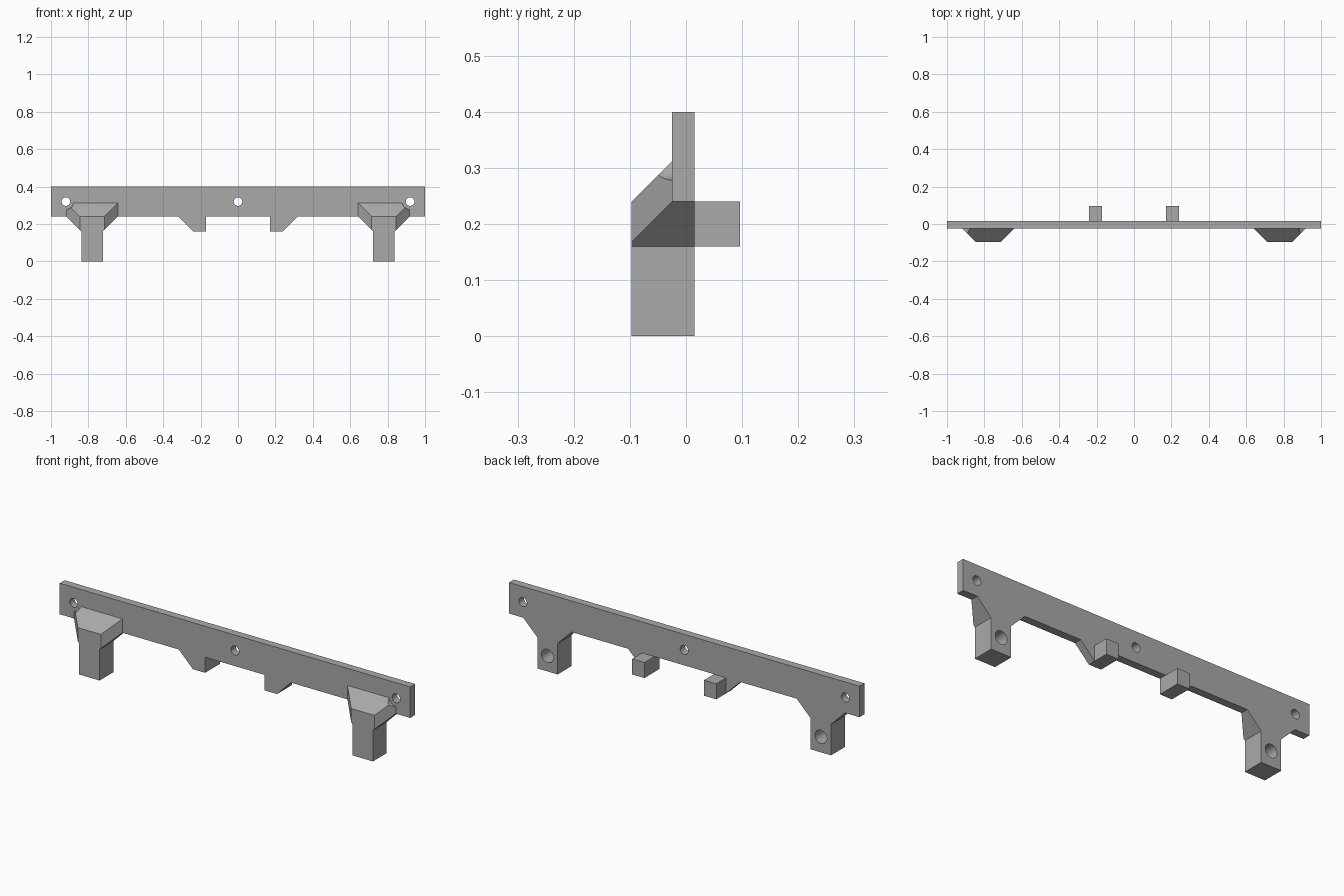
import bpy
import bmesh
import math
from mathutils import Matrix

if "Cube" in bpy.data.objects:
    bpy.data.objects.remove(bpy.data.objects["Cube"])

GREY = (0.4, 0.4, 0.4, 1.0)
grey = bpy.data.materials.new("plain grey")
grey.use_nodes = True
grey.diffuse_color = GREY
grey.node_tree.nodes["Principled BSDF"].inputs["Base Color"].default_value = GREY

# Main levels and depths
TOP, RAIL, STEP = 0.40, 0.24, 0.16
FRONT, FACE, BACK, PEG_BACK = -0.097, -0.025, 0.015, 0.096
LEG_X, LEG_HALF, FLARE = 0.78, 0.058, 0.08
HOLE_X, HOLE_Z = 0.92, 0.32


def finish(bm, name):
    bmesh.ops.recalc_face_normals(bm, faces=bm.faces)
    mesh = bpy.data.meshes.new(name)
    bm.to_mesh(mesh)
    bm.free()
    mesh.materials.append(grey)
    obj = bpy.data.objects.new(name, mesh)
    bpy.context.collection.objects.link(obj)
    return obj


def prism(name, outline, y0, y1):
    """Extrude an x-z outline from y0 to y1."""
    bm = bmesh.new()
    face = bm.faces.new([bm.verts.new((x, y0, z)) for x, z in outline])
    moved = bmesh.ops.extrude_face_region(bm, geom=[face])["geom"]
    verts = [v for v in moved if isinstance(v, bmesh.types.BMVert)]
    bmesh.ops.translate(bm, verts=verts, vec=(0, y1 - y0, 0))
    return finish(bm, name)


def hull(name, points):
    bm = bmesh.new()
    for p in points:
        bm.verts.new(p)
    bmesh.ops.convex_hull(bm, input=bm.verts)
    bmesh.ops.dissolve_limit(bm, angle_limit=0.01, verts=bm.verts, edges=bm.edges)
    return finish(bm, name)


def cylinder(name, x, z, radius, y0, y1):
    bm = bmesh.new()
    place = Matrix.Translation((x, (y0 + y1) / 2, z)) @ Matrix.Rotation(math.pi / 2, 4, "X")
    bmesh.ops.create_cone(bm, cap_ends=True, segments=40, radius1=radius,
                          radius2=radius, depth=y1 - y0, matrix=place)
    return finish(bm, name)


def combine(target, tool, operation):
    mod = target.modifiers.new(tool.name, "BOOLEAN")
    mod.operation, mod.solver, mod.object = operation, "EXACT", tool
    bpy.context.view_layer.objects.active = target
    bpy.ops.object.modifier_apply(modifier=mod.name)
    bpy.data.objects.remove(tool)


# Rail plate: half outline with peg tab, flared leg and end, then mirrored
inner, outer = LEG_X - LEG_HALF, LEG_X + LEG_HALF
half = [(0.17, RAIL), (0.17, STEP), (0.24, STEP), (0.32, RAIL),
        (inner - FLARE, RAIL), (inner, STEP), (inner, 0), (outer, 0),
        (outer, STEP), (outer + FLARE, RAIL), (1, RAIL), (1, TOP)]
rail = prism("mounting_rail", half + [(-x, z) for x, z in reversed(half)], FACE, BACK)

depth = FACE - FRONT
for side in (1, -1):
    cx = side * LEG_X

    # Front part of the leg
    leg = [(cx - LEG_HALF, 0), (cx + LEG_HALF, 0),
           (cx + LEG_HALF, 0.2), (cx - LEG_HALF, 0.2)]
    combine(rail, prism("leg_front", leg, FRONT, FACE), "UNION")

    # Tapered bracket joining leg and plate
    points = []
    for y, shrink in ((FACE, 0), (FRONT, depth)):
        wide = LEG_HALF + FLARE - shrink
        for s in (1, -1):
            points += [(cx + s * wide, y, RAIL + depth - shrink),
                       (cx + s * wide, y, RAIL - shrink),
                       (cx + s * LEG_HALF, y, STEP)]
    combine(rail, hull("bracket", points), "UNION")

    # Square peg at the back
    peg = [(side * x, z) for x, z in ((0.17, STEP), (0.24, STEP), (0.24, RAIL), (0.17, RAIL))]
    combine(rail, prism("rear_peg", peg, BACK, PEG_BACK), "UNION")

    # Screw head clearance and blind hole in the leg
    combine(rail, cylinder("head_clearance", side * HOLE_X, HOLE_Z, 0.042, -0.2, FACE), "DIFFERENCE")
    combine(rail, cylinder("leg_hole", cx, 0.08, 0.034, -0.065, 0.05), "DIFFERENCE")

# Through holes in the plate
for x in (-HOLE_X, 0, HOLE_X):
    combine(rail, cylinder("screw_hole", x, HOLE_Z, 0.023, -0.2, 0.1), "DIFFERENCE")

# Smooth the hole walls and keep the edges sharp
bpy.ops.object.select_all(action="DESELECT")
rail.select_set(True)
bpy.context.view_layer.objects.active = rail
bpy.ops.object.shade_smooth_by_angle(angle=math.radians(25))
